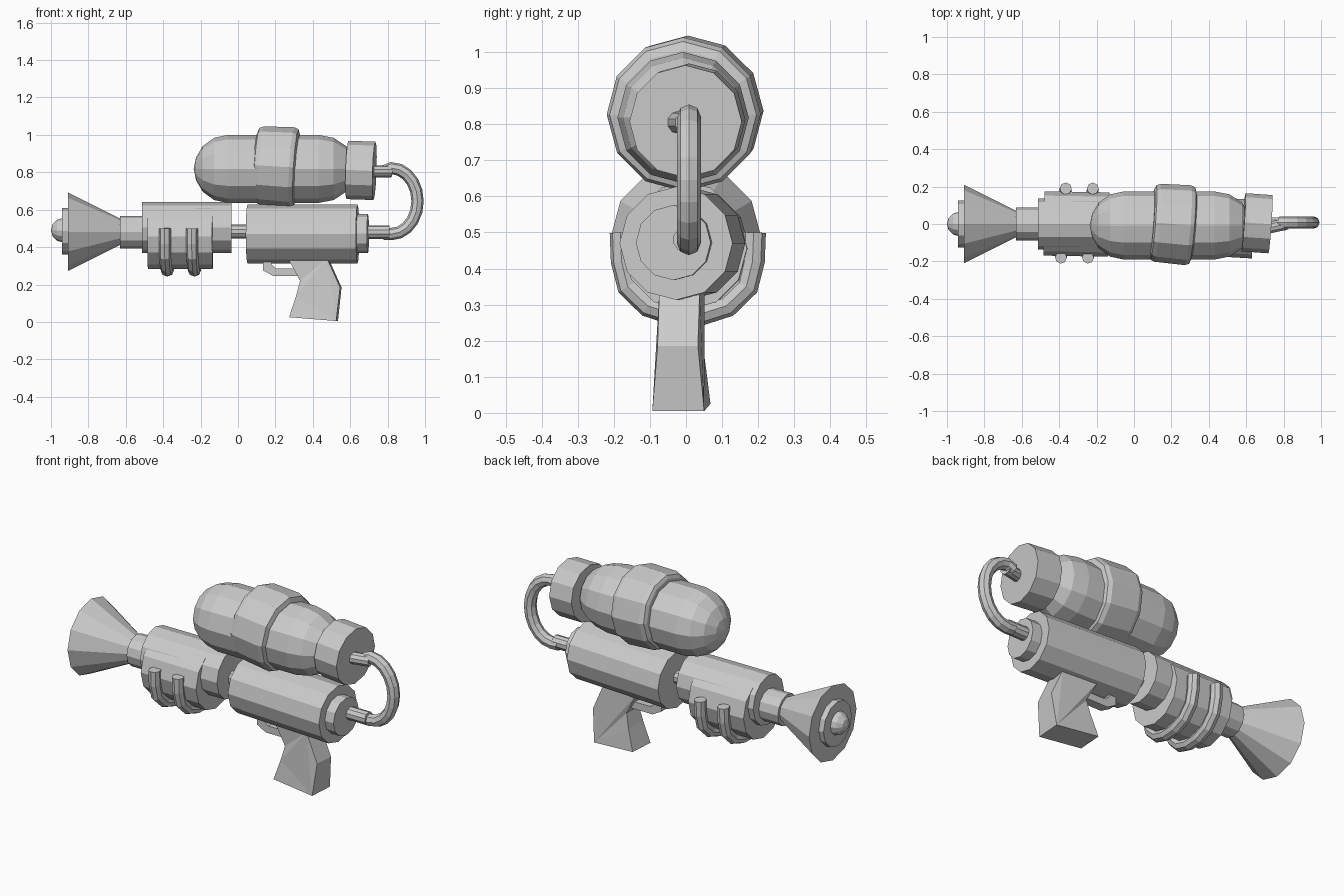
import bpy, bmesh, math
from mathutils import Vector

if "Cube" in bpy.data.objects:
    bpy.data.objects.remove(bpy.data.objects["Cube"])


def finish(name, bm, loc=(0, 0, 0), pitch=0, yaw=0):
    bmesh.ops.recalc_face_normals(bm, faces=bm.faces)
    me = bpy.data.meshes.new(name)
    bm.to_mesh(me)
    bm.free()
    ob = bpy.data.objects.new(name, me)
    ob.location = loc
    ob.rotation_euler = (0, math.radians(pitch), math.radians(yaw))
    bpy.context.collection.objects.link(ob)
    return ob


def skin(bm, rings):
    """Join vertex rings into a capped tube; one-vertex rings become tips."""
    for a, b in zip(rings, rings[1:]):
        n = max(len(a), len(b))
        for i in range(n):
            j = (i + 1) % n
            if len(a) == 1:
                bm.faces.new((a[0], b[i], b[j]))
            elif len(b) == 1:
                bm.faces.new((a[i], a[j], b[0]))
            else:
                bm.faces.new((a[i], a[j], b[j], b[i]))
    for r in (rings[0], rings[-1]):
        if len(r) > 2:
            bm.faces.new(r)


def lathe(name, profile, y=0, z=0.48, sides=12, pitch=0, yaw=0):
    """Turn an (x, radius) profile around a lengthwise axis."""
    mid = (profile[0][0] + profile[-1][0]) / 2
    bm = bmesh.new()
    rings = []
    for x, r in profile:
        n = sides if r > 0 else 1
        rings.append([bm.verts.new((x - mid, r * math.sin(math.tau * i / n), r * math.cos(math.tau * i / n)))
                      for i in range(n)])
    skin(bm, rings)
    return finish(name, bm, (mid, y, z), pitch, yaw)


def tube(name, path, radius, normal, sides=8, loc=(0, 0, 0), yaw=0):
    """Sweep a round section along a path lying in a plane."""
    pts = [Vector(p) for p in path]
    normal = Vector(normal)
    bm = bmesh.new()
    rings = []
    for k, p in enumerate(pts):
        t = (pts[min(k + 1, len(pts) - 1)] - pts[max(k - 1, 0)]).normalized()
        side = t.cross(normal).normalized()
        rings.append([bm.verts.new(p + radius * (math.cos(math.tau * i / sides) * side
                                                 + math.sin(math.tau * i / sides) * normal))
                      for i in range(sides)])
    skin(bm, rings)
    return finish(name, bm, loc, 0, yaw)


def slab(name, outline, widths, y=0, yaw=0):
    """Extrude an (x, z) outline sideways, with a half width per point."""
    mx = sum(p[0] for p in outline) / len(outline)
    bm = bmesh.new()
    rings = [[bm.verts.new((x - mx, s * w, z)) for (x, z), w in zip(outline, widths)] for s in (-1, 1)]
    skin(bm, rings)
    bmesh.ops.triangulate(bm, faces=[f for f in bm.faces if len(f.verts) > 4])
    return finish(name, bm, (mx, y, 0), 0, yaw)


# Muzzle
tip = [(-0.935 - 0.065 * math.sin(a), 0.065 * math.cos(a))
       for a in (math.pi / 3, math.pi / 6, 0)]
lathe("muzzle_tip", [(-1.0, 0)] + tip, z=0.49)
lathe("muzzle_disc", [(-0.94, 0.125), (-0.90, 0.125)], z=0.485)
lathe("muzzle_cone", [(-0.91, 0.21), (-0.62, 0.066)], z=0.482)
lathe("muzzle_neck", [(-0.63, 0.087), (-0.49, 0.087)])

# Front barrel with the pump sleeve and its grip loops
lathe("front_barrel", [(-0.512, 0.137), (-0.035, 0.137)], z=0.505)
lathe("pump_sleeve", [(-0.482, 0.172), (-0.135, 0.172)], z=0.456, yaw=-1)
half = [(0.185, 0.50), (0.182, 0.42), (0.165, 0.35), (0.11, 0.297), (0.04, 0.275)]
loop = [(0, -y, z) for y, z in half] + [(0, y, z) for y, z in reversed(half)]
for i, x in enumerate((-0.378, -0.233)):
    tube(f"pump_loop_{i + 1}", loop, 0.032, (1, 0, 0), loc=(x, 0.005, 0), yaw=-4)

# Main body
lathe("connecting_rod", [(-0.06, 0.037), (0.08, 0.037)], z=0.483, sides=10)
lathe("main_body", [(0.05, 0.157), (0.64, 0.157)], y=-0.01, z=0.47, yaw=-3.4)
lathe("rear_disc", [(0.62, 0.104), (0.695, 0.104)], y=-0.033, z=0.472, yaw=-3.4)

# Hose with its two fittings
lathe("hose_lower_fitting", [(0.68, 0.036), (0.81, 0.036)], z=0.48, sides=10)
lathe("hose_upper_fitting", [(0.70, 0.032), (0.82, 0.032)], y=-0.012, z=0.805, sides=10, yaw=12)
arc = [(0.82 + 0.14 * math.sin(a), 0, 0.646 - 0.176 * math.cos(a))
       for a in [math.pi * k / 10 for k in range(11)]]
tube("hose", [(0.78, 0, 0.472)] + arc + [(0.78, 0, 0.805)], 0.033, (0, 1, 0), loc=(0, 0.008, 0))

# Tank: capsule, band and end cap
ang = [math.radians(a) for a in (70, 48, 24, 0)]
front = [(-0.055 - 0.18 * math.sin(a), 0.182 * math.cos(a)) for a in ang]
rear = [(0.43 + 0.2 * math.sin(a), 0.182 * math.cos(a)) for a in reversed(ang)]
lathe("tank", [(-0.237, 0)] + front + rear + [(0.63, 0)], y=-0.008, z=0.818)
lathe("tank_band", [(0.095, 0.18), (0.103, 0.199), (0.125, 0.209), (0.29, 0.214), (0.312, 0.204), (0.32, 0.18)],
      z=0.832, pitch=3.5, yaw=-4.5)
lathe("tank_cap", [(0.585, 0.156), (0.73, 0.156)], y=0.004, z=0.81, pitch=2, yaw=-4)

# Handle and trigger guard
slab("grip", [(0.27, 0.34), (0.335, 0.22), (0.315, 0.14), (0.278, 0.025),
              (0.53, 0.005), (0.55, 0.185), (0.48, 0.34)],
     (0.055, 0.05, 0.06, 0.072, 0.072, 0.056, 0.056), y=-0.012, yaw=-4)
slab("trigger_guard", [(0.135, 0.33), (0.135, 0.275), (0.19, 0.245), (0.33, 0.245),
                       (0.33, 0.285), (0.205, 0.285), (0.18, 0.305), (0.18, 0.33)],
     [0.025] * 8)
